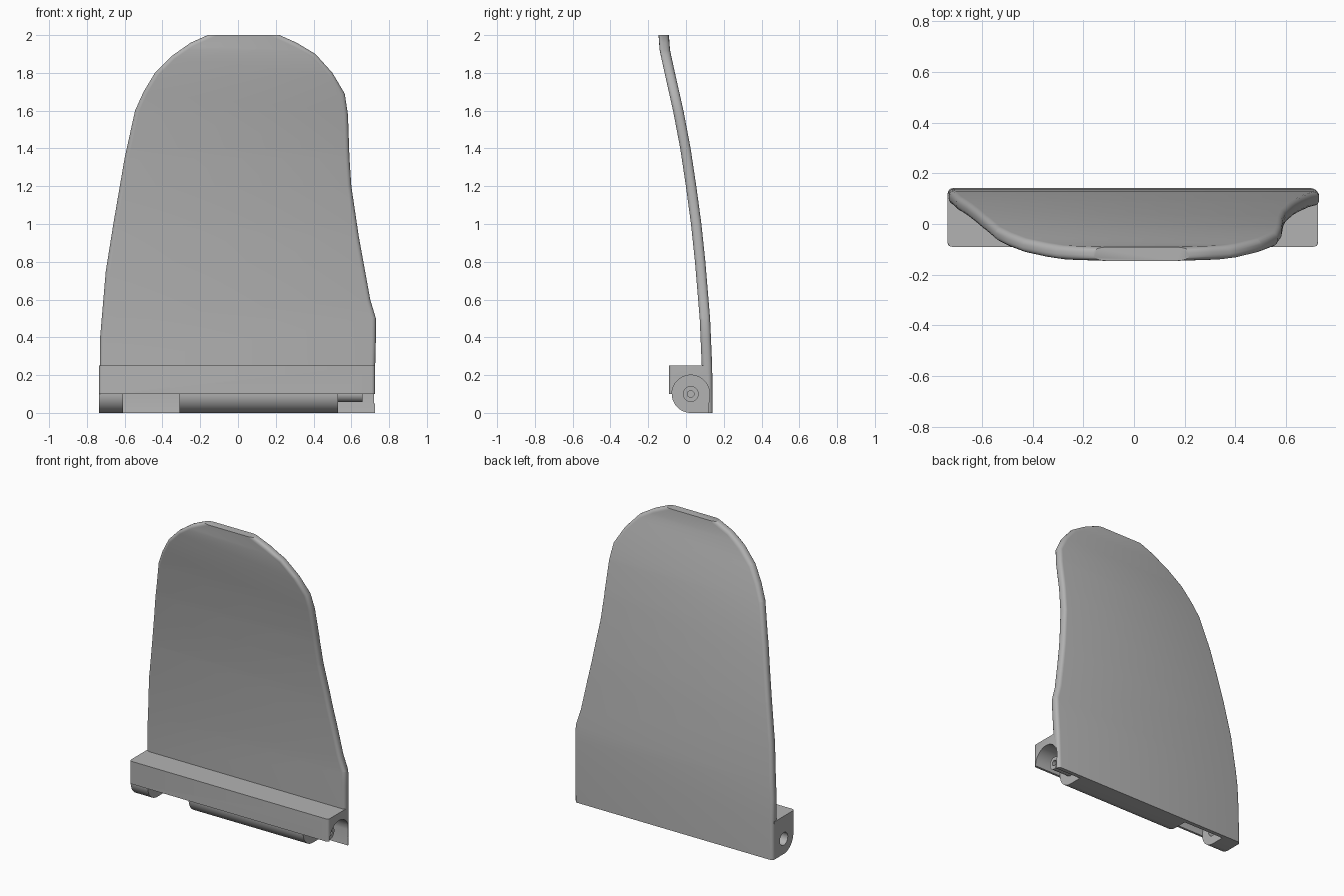
import bpy, bmesh, math
from mathutils import Vector

cube = bpy.data.objects.get("Cube")
if cube:
    bpy.data.objects.remove(cube)

grey = bpy.data.materials.new("plain grey")
grey.use_nodes = True
COLOUR = (0.45, 0.45, 0.45, 1)
grey.diffuse_color = COLOUR
grey.node_tree.nodes["Principled BSDF"].inputs["Base Color"].default_value = COLOUR

AXIS_Y, AXIS_Z, RADIUS, PIN = 0.025, 0.1, 0.1, 0.042   # hinge axis and sizes


def make_object(name, bm):
    bmesh.ops.recalc_face_normals(bm, faces=bm.faces)
    mesh = bpy.data.meshes.new(name)
    bm.to_mesh(mesh)
    bm.free()
    mesh.materials.append(grey)
    obj = bpy.data.objects.new(name, mesh)
    bpy.context.collection.objects.link(obj)
    return obj


def arc(start, end, r, steps=16):
    angles = [math.radians(start + (end - start) * i / steps) for i in range(steps + 1)]
    return [(AXIS_Y + r * math.cos(a), AXIS_Z + r * math.sin(a)) for a in angles]


def extrude(profile, x0, x1):
    """Sweep a (y, z) profile along x."""
    bm = bmesh.new()
    face = bm.faces.new([bm.verts.new((x0, y, z)) for y, z in profile])
    ext = bmesh.ops.extrude_face_region(bm, geom=[face])["geom"]
    bmesh.ops.translate(bm, vec=(x1 - x0, 0, 0),
                        verts=[v for v in ext if isinstance(v, bmesh.types.BMVert)])
    return bm


def smooth(obj):
    bpy.ops.object.select_all(action='DESELECT')
    obj.select_set(True)
    bpy.context.view_layer.objects.active = obj
    bpy.ops.object.shade_smooth_by_angle(angle=math.radians(35))


def cut(obj, cutters):
    for c in cutters:
        mod = obj.modifiers.new("cut", 'BOOLEAN')
        mod.operation, mod.solver, mod.object = 'DIFFERENCE', 'EXACT', c
        bpy.context.view_layer.objects.active = obj
        bpy.ops.object.modifier_apply(modifier=mod.name)


# Curved panel: flat slab from its outline, rounded rim, then bent
LEFT = [(-.735, 0), (-.73, .4), (-.7, .75), (-.66, 1), (-.6, 1.35), (-.545, 1.6),
        (-.5, 1.7), (-.44, 1.8), (-.35, 1.89), (-.25, 1.96), (-.16, 2)]
RIGHT = [(.22, 2), (.31, 1.96), (.41, 1.9), (.5, 1.8), (.565, 1.69), (.582, 1.58),
         (.59, 1.35), (.6, 1.2), (.64, .93), (.7, .6), (.73, .5), (.73, .4), (.72, 0)]
BEND = [(0, .114), (.25, .111), (.5, .1), (.8, .075), (1, .054), (1.2, .027),
        (1.4, -.003), (1.6, -.041), (1.8, -.086), (1.92, -.112), (2, -.118)]
HALF = 0.0275


def bend(z):
    for (z0, y0), (z1, y1) in zip(BEND, BEND[1:]):
        if z <= z1:
            return y0 + (y1 - y0) * (z - z0) / (z1 - z0)
    return BEND[-1][1]


bm = bmesh.new()
face = bm.faces.new([bm.verts.new((x, -HALF, z)) for x, z in LEFT + RIGHT])
ext = bmesh.ops.extrude_face_region(bm, geom=[face])["geom"]
bmesh.ops.translate(bm, vec=(0, 2 * HALF, 0),
                    verts=[v for v in ext if isinstance(v, bmesh.types.BMVert)])
rim = [e for e in bm.edges
       if abs(e.verts[0].co.y - e.verts[1].co.y) < 1e-4
       and abs(e.verts[0].co.z - e.verts[1].co.z) > 1e-4]
bmesh.ops.bevel(bm, geom=rim, offset=0.022, segments=4, profile=0.5, affect='EDGES')
for z, _ in BEND[1:-1]:
    bmesh.ops.bisect_plane(bm, geom=bm.verts[:] + bm.edges[:] + bm.faces[:],
                           plane_co=(0, 0, z), plane_no=(0, 0, 1))
for v in bm.verts:
    v.co.y += bend(v.co.z)
panel = make_object("curved_panel", bm)

# Hinge body: square block above, barrel below
profile = [(.12, 0)] + arc(270, 180, RADIUS) + [(-.09, .1), (-.09, .25), (.12, .25)]
bm = extrude(profile, -.735, .725)
corners = [e for e in bm.edges if all(v.co.y < -.08 for v in e.verts)
           and abs(e.verts[0].co.z - e.verts[1].co.z) > .1]
bmesh.ops.bevel(bm, geom=corners, offset=0.018, segments=3, profile=0.5, affect='EDGES')
body = make_object("hinge_body", bm)

# Cutters: two knuckle gaps and the pin hole
gap = [(.11, -.05)] + arc(0, 180, RADIUS, 24) + [(-.2, .1), (-.2, -.05)]
gaps = [make_object("gap_cutter", extrude(gap, a, b)) for a, b in ((-.61, -.31), (.53, .8))]
hole = make_object("hole_cutter", extrude(arc(0, 345, PIN, 23), -.8, -.5))
cut(body, gaps + [hole])
cut(panel, gaps)

# Pin with a small bore in its end
pin = make_object("hinge_pin", extrude(arc(0, 345, PIN, 23), .5, .66))
bore = make_object("bore_cutter", extrude(arc(0, 345, .018, 23), .58, .7))
cut(pin, [bore])

for helper in gaps + [hole, bore]:
    bpy.data.objects.remove(helper)
for obj in (panel, body, pin):
    smooth(obj)
